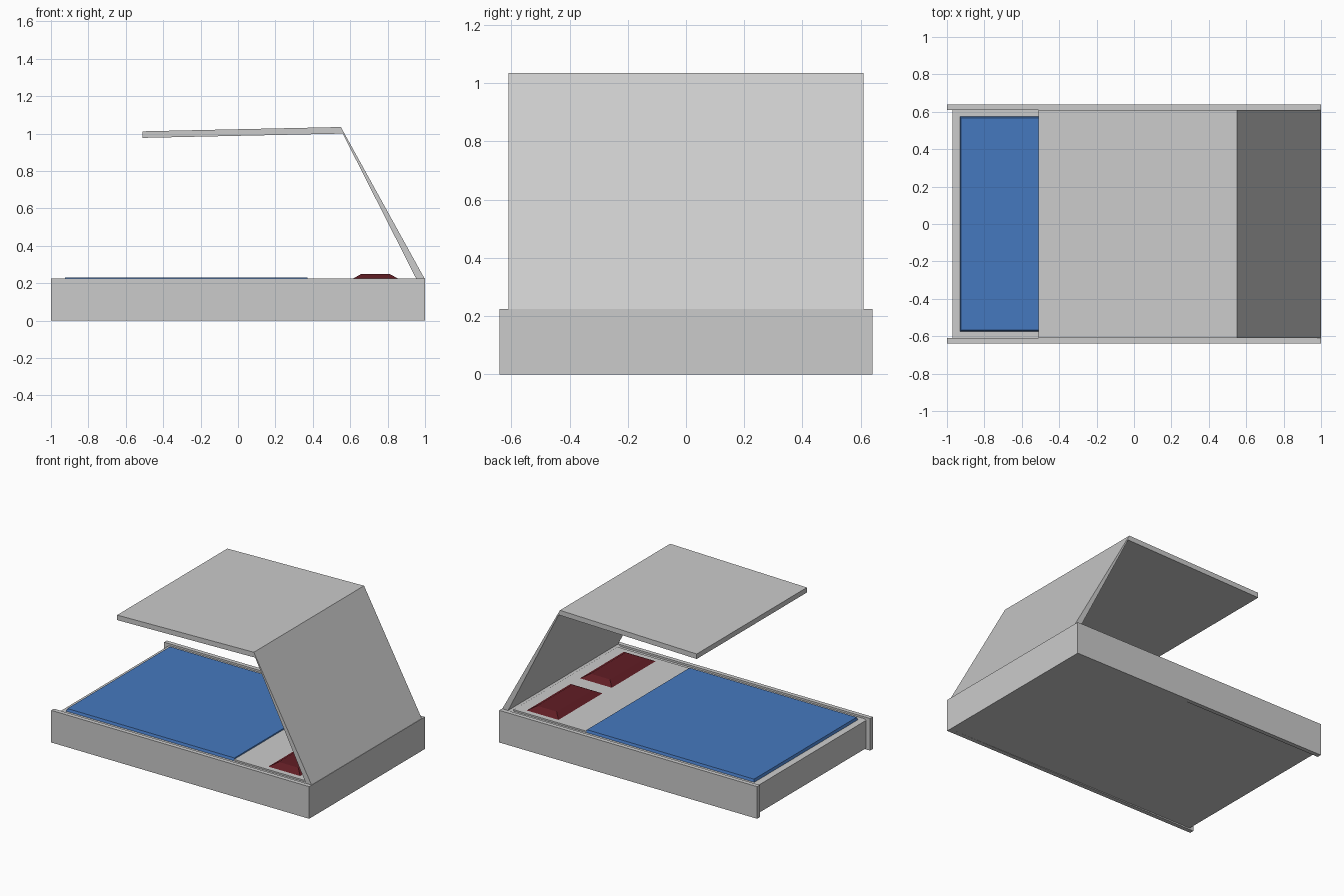
import bpy, bmesh, math

if "Cube" in bpy.data.objects:
    bpy.data.objects.remove(bpy.data.objects["Cube"])


def material(name, rgb):
    mat = bpy.data.materials.new(name)
    mat.diffuse_color = (*rgb, 1)
    mat.use_nodes = True
    mat.node_tree.nodes["Principled BSDF"].inputs["Base Color"].default_value = mat.diffuse_color
    return mat


def finish(bm, name, mat=None):
    bmesh.ops.recalc_face_normals(bm, faces=bm.faces)
    mesh = bpy.data.meshes.new(name)
    bm.to_mesh(mesh)
    bm.free()
    obj = bpy.data.objects.new(name, mesh)
    bpy.context.collection.objects.link(obj)
    if mat:
        mesh.materials.append(mat)
    return obj


def extrude_profile(name, points, y0, y1, mat=None):
    """Extrude an x-z outline along y."""
    bm = bmesh.new()
    face = bm.faces.new([bm.verts.new((x, y0, z)) for x, z in points])
    new = bmesh.ops.extrude_face_region(bm, geom=[face])["geom"]
    verts = [v for v in new if isinstance(v, bmesh.types.BMVert)]
    bmesh.ops.translate(bm, verts=verts, vec=(0, y1 - y0, 0))
    return finish(bm, name, mat)


def slab(name, x0, x1, y0, y1, z0, z1, mat=None, taper=0.0):
    """Box whose top face is inset by taper on every side."""
    bm = bmesh.new()
    bmesh.ops.create_cube(bm, size=1)
    for v in bm.verts:
        t = taper if v.co.z > 0 else 0
        v.co = (x1 - t if v.co.x > 0 else x0 + t,
                y1 - t if v.co.y > 0 else y0 + t,
                z1 if v.co.z > 0 else z0)
    return finish(bm, name, mat)


blue = material("blue_blanket", (0.06, 0.19, 0.52))
white = material("white_sheet", (0.65, 0.65, 0.65))
red = material("red_pillow", (0.12, 0.012, 0.018))

# Side rails
for side, y0 in (("front", -0.64), ("back", 0.61)):
    slab(side + "_rail", -1, 1, y0, y0 + 0.03, 0, 0.225)

# Bed base between the rails
extrude_profile("bed_base", [(1, 0), (1, 0.225), (0.95, 0.225), (0.93, 0.212),
                             (-0.95, 0.212), (-0.97, 0.205), (-0.97, 0.01)],
                -0.61, 0.61)

# Leaning headboard and overhead canopy in one bent panel
extrude_profile("headboard_canopy", [(1, 0.22), (0.55, 1.035), (-0.51, 1.012),
                                     (-0.51, 0.977), (0.56, 1.0), (0.955, 0.22)],
                -0.61, 0.61)

# Blanket and sheet
slab("blanket", -0.935, 0.38, -0.578, 0.578, 0.2, 0.23, blue, taper=0.01)
slab("sheet", 0.37, 0.935, -0.575, 0.575, 0.2, 0.223, white)

# Pillows: tapered, with a flat top
for side, y0 in (("front", -0.54), ("back", 0.05)):
    slab(side + "_pillow", 0.61, 0.86, y0, y0 + 0.49, 0.222, 0.25, red, taper=0.05)
